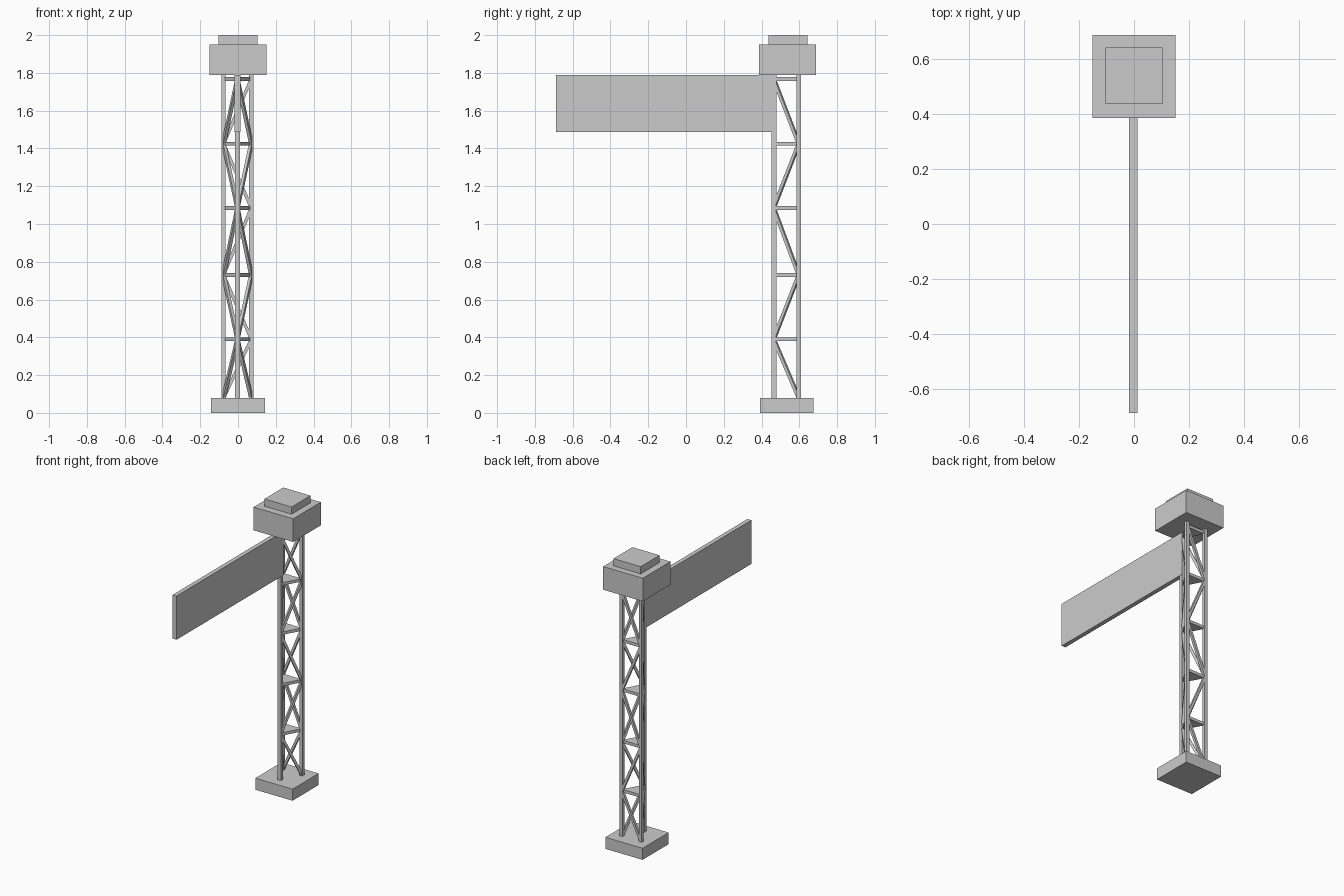
import bpy, bmesh
from mathutils import Vector

if "Cube" in bpy.data.objects:
    bpy.data.objects.remove(bpy.data.objects["Cube"])

CX = -0.003                                   # mast centre line
FRONT, LEFT, RIGHT = (CX, 0.465), (CX - 0.073, 0.597), (CX + 0.073, 0.597)
LEVELS = [0.08, 0.39, 0.73, 1.085, 1.425, 1.768]


def finish(name, bm):
    bmesh.ops.recalc_face_normals(bm, faces=bm.faces)
    mesh = bpy.data.meshes.new(name)
    bm.to_mesh(mesh)
    bm.free()
    obj = bpy.data.objects.new(name, mesh)
    bpy.context.collection.objects.link(obj)
    return obj


def box(name, lo, hi):
    lo, hi = Vector(lo), Vector(hi)
    bm = bmesh.new()
    bmesh.ops.create_cube(bm, size=1)
    for v in bm.verts:
        v.co = (lo + hi) / 2 + v.co * (hi - lo)
    return finish(name, bm)


def strut(name, a, b, width):
    """Square bar running from a to b."""
    a, b = Vector(a), Vector(b)
    d = b - a
    side = d.cross(Vector((0, 0, 1))).normalized() * width / 2
    up = d.cross(side).normalized() * width / 2
    bm = bmesh.new()
    rings = [[bm.verts.new(p + side * s + up * t)
              for s, t in ((-1, -1), (1, -1), (1, 1), (-1, 1))] for p in (a, b)]
    for ring in rings:
        bm.faces.new(ring)
    for i in range(4):
        j = (i + 1) % 4
        bm.faces.new((rings[0][i], rings[0][j], rings[1][j], rings[1][i]))
    return finish(name, bm)


def plate(name, z, t):
    """Triangular brace plate between the three legs."""
    bm = bmesh.new()
    face = bm.faces.new([bm.verts.new((x, y, z - t / 2)) for x, y in (FRONT, RIGHT, LEFT)])
    top = bmesh.ops.extrude_face_region(bm, geom=[face])
    verts = [v for v in top["geom"] if isinstance(v, bmesh.types.BMVert)]
    bmesh.ops.translate(bm, verts=verts, vec=(0, 0, t))
    return finish(name, bm)


# Footing, head block and cap
box("base_block", (-0.142, 0.392, 0), (0.142, 0.676, 0.08))
box("head_block", (-0.151, 0.386, 1.79), (0.151, 0.687, 1.95))
box("head_cap", (-0.104, 0.436, 1.95), (0.104, 0.642, 2.0))

# Sign panel
box("sign_panel", (CX - 0.015, -0.687, 1.488), (CX + 0.015, 0.478, 1.79))

# Legs
for name, (x, y), r in (("front_leg", FRONT, 0.013), ("left_leg", LEFT, 0.011),
                        ("right_leg", RIGHT, 0.011)):
    box(name, (x - r, y - r, 0.08), (x + r, y + r, 1.79))

# Brace plates
for i, z in enumerate(LEVELS[1:]):
    plate(f"brace_plate_{i}", z, 0.02)

# Zigzag diagonals on the three faces of the mast
for name, start, end in (("left_diagonal", LEFT, FRONT),
                         ("right_diagonal", RIGHT, FRONT),
                         ("back_diagonal", LEFT, RIGHT)):
    for i in range(5):
        p, q = (start, end) if i % 2 == 0 else (end, start)
        strut(f"{name}_{i}", (*p, LEVELS[i]), (*q, LEVELS[i + 1]), 0.017)
